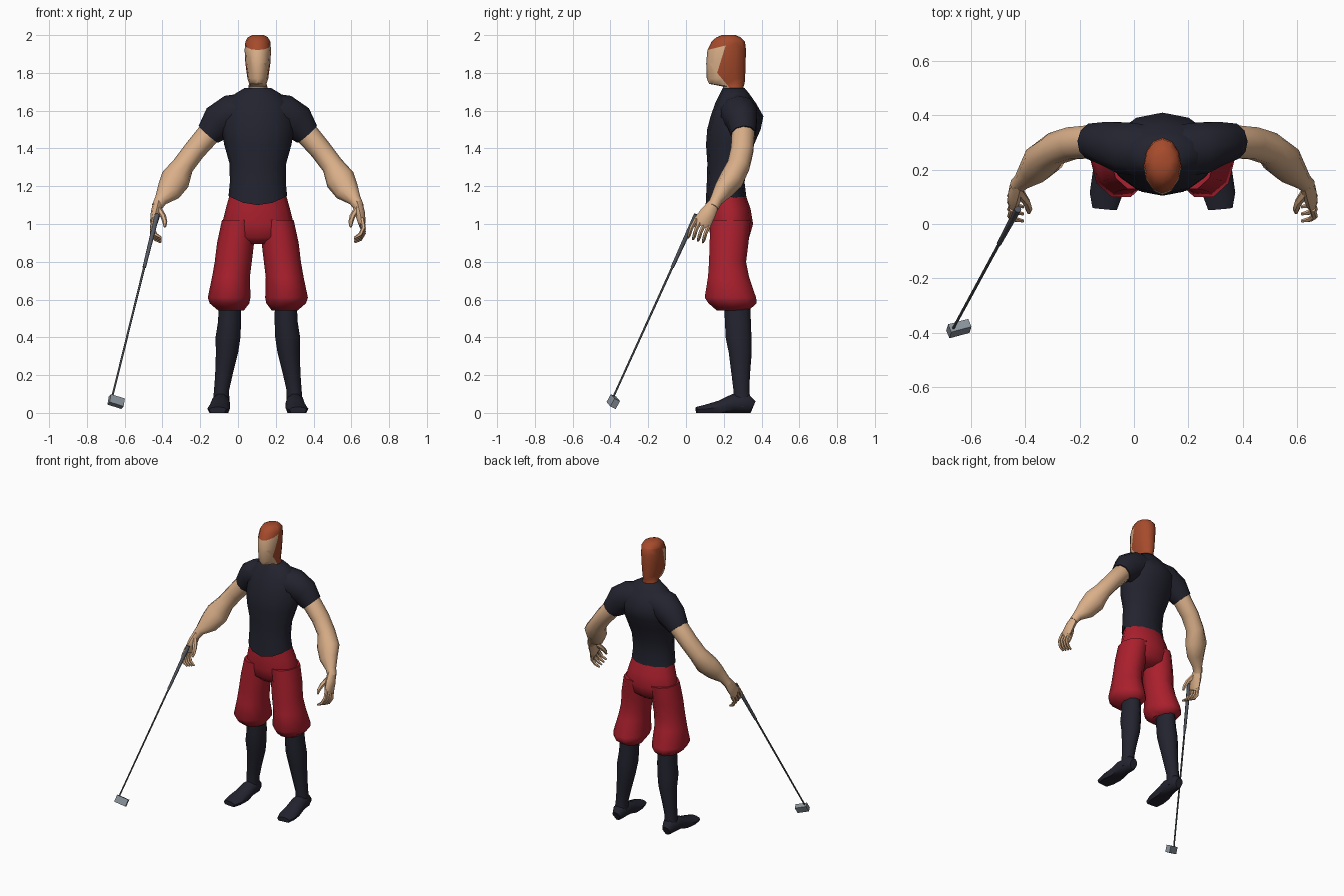
import bpy, bmesh, math
from mathutils import Vector, Matrix

CX = 0.105  # centre line of the figure


def material(name, rgb):
    m = bpy.data.materials.new(name)
    m.diffuse_color = (*rgb, 1)
    return m


NAVY = material("navy cloth", (0.017, 0.017, 0.029))
RED = material("red cloth", (0.40, 0.014, 0.026))
SKIN = material("skin", (0.70, 0.43, 0.25))
HAIR = material("auburn hair", (0.38, 0.07, 0.025))
STEEL = material("club steel", (0.26, 0.30, 0.34))
SHAFT = material("shaft grey", (0.07, 0.08, 0.09))
GRIP = material("grip grey", (0.09, 0.10, 0.12))


def finish(name, bm, mats, angle=50):
    bmesh.ops.recalc_face_normals(bm, faces=bm.faces[:])
    me = bpy.data.meshes.new(name)
    bm.to_mesh(me)
    bm.free()
    ob = bpy.data.objects.new(name, me)
    bpy.context.collection.objects.link(ob)
    for m in mats:
        me.materials.append(m)
    bpy.ops.object.select_all(action='DESELECT')
    ob.select_set(True)
    bpy.context.view_layer.objects.active = ob
    bpy.ops.object.shade_smooth_by_angle(angle=math.radians(angle))
    return ob


def loft(rings, side=1, n=10, flat=False, ref=(0, 1, 0), bm=None):
    """Skin elliptical rings (u, y, z, half a, half b) along their path."""
    bm = bm or bmesh.new()
    pts = [Vector((CX + side * r[0], r[1], r[2])) for r in rings]
    loops = []
    for i, r in enumerate(rings):
        t = (pts[min(i + 1, len(pts) - 1)] - pts[max(i - 1, 0)]).normalized()
        if flat:
            t = Vector((0, 0, 1))
        s = Vector(ref)
        s = (s - t * s.dot(t)).normalized()
        w = s.cross(t)
        loops.append([bm.verts.new(pts[i] + w * r[3] * math.cos(k * math.tau / n)
                                   + s * r[4] * math.sin(k * math.tau / n))
                      for k in range(n)])
    for p, q in zip(loops, loops[1:]):
        for k in range(n):
            bm.faces.new((p[k], p[(k + 1) % n], q[(k + 1) % n], q[k]))
    bm.faces.new(loops[0])
    bm.faces.new(loops[-1])
    return bm


def stack(rows, n=12):
    """Upright loft from rows of (z, front y, back y, half width)."""
    return loft([(0, (f + b) / 2, z, h, (b - f) / 2) for z, f, b, h in rows],
                n=n, flat=True)


# Shirt body, with a hem that dips at the middle
bm = stack([(1.10, .104, .325, .155), (1.22, .11, .31, .148), (1.32, .113, .325, .150),
            (1.42, .106, .36, .178), (1.50, .112, .395, .192), (1.57, .13, .41, .192),
            (1.64, .155, .37, .17), (1.69, .18, .335, .12), (1.72, .195, .31, .07)])
for v in bm.verts:
    if v.co.z < 1.11:
        v.co.z += 0.05 * ((v.co.x - CX) / 0.155) ** 2
finish("shirt_body", bm, [NAVY])

# Seat of the shorts
bm = stack([(.895, .17, .29, .10), (.93, .13, .335, .185), (1.0, .118, .355, .19),
            (1.08, .118, .342, .17), (1.17, .125, .31, .145)])
finish("shorts_seat", bm, [RED])

# Head and neck, cut along the hairline
bm = stack([(1.67, .205, .305, .052), (1.728, .195, .305, .05), (1.742, .122, .31, .046),
            (1.77, .110, .313, .055), (1.85, .107, .315, .066), (1.92, .113, .318, .070),
            (1.965, .135, .312, .066), (1.988, .16, .29, .054), (2.0, .19, .262, .03)])
HAIRLINES = [((.11, 1.92), (.21, 1.945)), ((.165, 1.80), (.21, 1.945)),
             ((.235, 1.715), (.165, 1.80))]
cuts = []
for (y0, z0), (y1, z1) in HAIRLINES:
    no = Vector((0, z1 - z0, y0 - y1))
    if no.y < 0 or (abs(no.y) < 0.03 and no.z < 0):
        no = -no
    co = Vector((0, y0, z0))
    cuts.append((co, no))
    bmesh.ops.bisect_plane(bm, geom=bm.verts[:] + bm.edges[:] + bm.faces[:],
                           plane_co=co, plane_no=no)
for f in bm.faces:
    c = f.calc_center_median()
    top, back, nape = [(c - co).dot(no) > 0 for co, no in cuts]
    f.material_index = int(top or (back and nape))
finish("head", bm, [SKIN, HAIR])

for side, tag in ((-1, "right"), (1, "left")):
    # Sleeve
    finish(tag + "_sleeve", loft([
        (.05, .27, 1.60, .095, .10), (.14, .28, 1.585, .10, .10),
        (.205, .298, 1.54, .098, .082), (.262, .305, 1.475, .068, .068)], side), [NAVY])
    # Bare arm
    finish(tag + "_arm", loft([
        (.22, .303, 1.52, .055, .055), (.262, .303, 1.475, .062, .063),
        (.335, .297, 1.39, .058, .062), (.395, .278, 1.31, .058, .062),
        (.437, .240, 1.235, .079, .064), (.472, .195, 1.175, .066, .050),
        (.515, .160, 1.125, .034, .034), (.535, .142, 1.09, .028, .032)], side), [SKIN])
    # Palm, four curled fingers and a thumb
    bm = loft([(.528, .15, 1.11, .026, .030), (.540, .118, 1.06, .027, .042),
               (.550, .088, 1.01, .021, .048), (.550, .078, .99, .012, .042)], side, 8)
    for i in (-1.5, -.5, .5, 1.5):
        loft([(.552, .088 + .022 * i, 1.01 - .012 * i, .012, .012),
              (.560, .066 + .025 * i, .965 - .010 * i, .012, .011),
              (.542, .056 + .026 * i, .932 - .008 * i, .011, .010),
              (.512, .050 + .026 * i, .915 - .008 * i, .006, .006)], side, 6, bm=bm)
    loft([(.525, .115, 1.08, .016, .020), (.500, .080, 1.04, .015, .015),
          (.492, .055, 1.01, .013, .013), (.492, .042, .985, .007, .007)], side, 6, bm=bm)
    finish(tag + "_hand", bm, [SKIN])
    # Shorts leg with a flared cuff
    finish(tag + "_shorts_leg", loft([
        (.10, .235, 1.02, .09, .112), (.118, .228, .90, .098, .108),
        (.130, .220, .80, .098, .103), (.142, .225, .72, .100, .114),
        (.152, .235, .61, .113, .143), (.150, .247, .58, .105, .134),
        (.142, .247, .542, .068, .088)], side, flat=True), [RED])
    # Long sock
    finish(tag + "_sock", loft([
        (.148, .27, .58, .058, .073), (.150, .275, .48, .061, .072),
        (.158, .278, .40, .066, .072), (.163, .287, .32, .059, .064),
        (.180, .290, .20, .046, .051), (.192, .293, .12, .040, .044),
        (.195, .298, .03, .045, .050)], side, flat=True), [NAVY])
    # Shoe with a flat sole
    bm = loft([(.195, .355, .035, .028, .030), (.195, .325, .050, .045, .052),
               (.197, .250, .050, .051, .052), (.202, .180, .033, .056, .034),
               (.208, .110, .022, .060, .024), (.213, .055, .018, .045, .014)],
              side, ref=(0, 0, 1))
    for v in bm.verts:
        if v.co.z < .016:
            v.co.z = 0
    finish(tag + "_shoe", bm, [NAVY])


# Golf club: straight line leaning forward and outward
def on_club(z, r):
    return (.535 + (1.04 - z) * .247, .05 - (1.04 - z) * .455, z, r, r)


finish("club_grip", loft([on_club(1.05, .013), on_club(.77, .009)], -1, 8), [GRIP])
finish("club_shaft", loft([on_club(.78, .006), on_club(.07, .005)], -1, 8), [SHAFT])
bm = bmesh.new()
bmesh.ops.create_cube(bm, size=1, matrix=Matrix.Translation((-.645, -.385, .06))
                      @ Matrix.Rotation(math.radians(15), 4, 'Z')
                      @ Matrix.Rotation(math.radians(17), 4, 'Y')
                      @ Matrix.Rotation(math.radians(-25), 4, 'X')
                      @ Matrix.Diagonal((.08, .034, .048, 1)))
finish("club_head", bm, [STEEL], 30)
